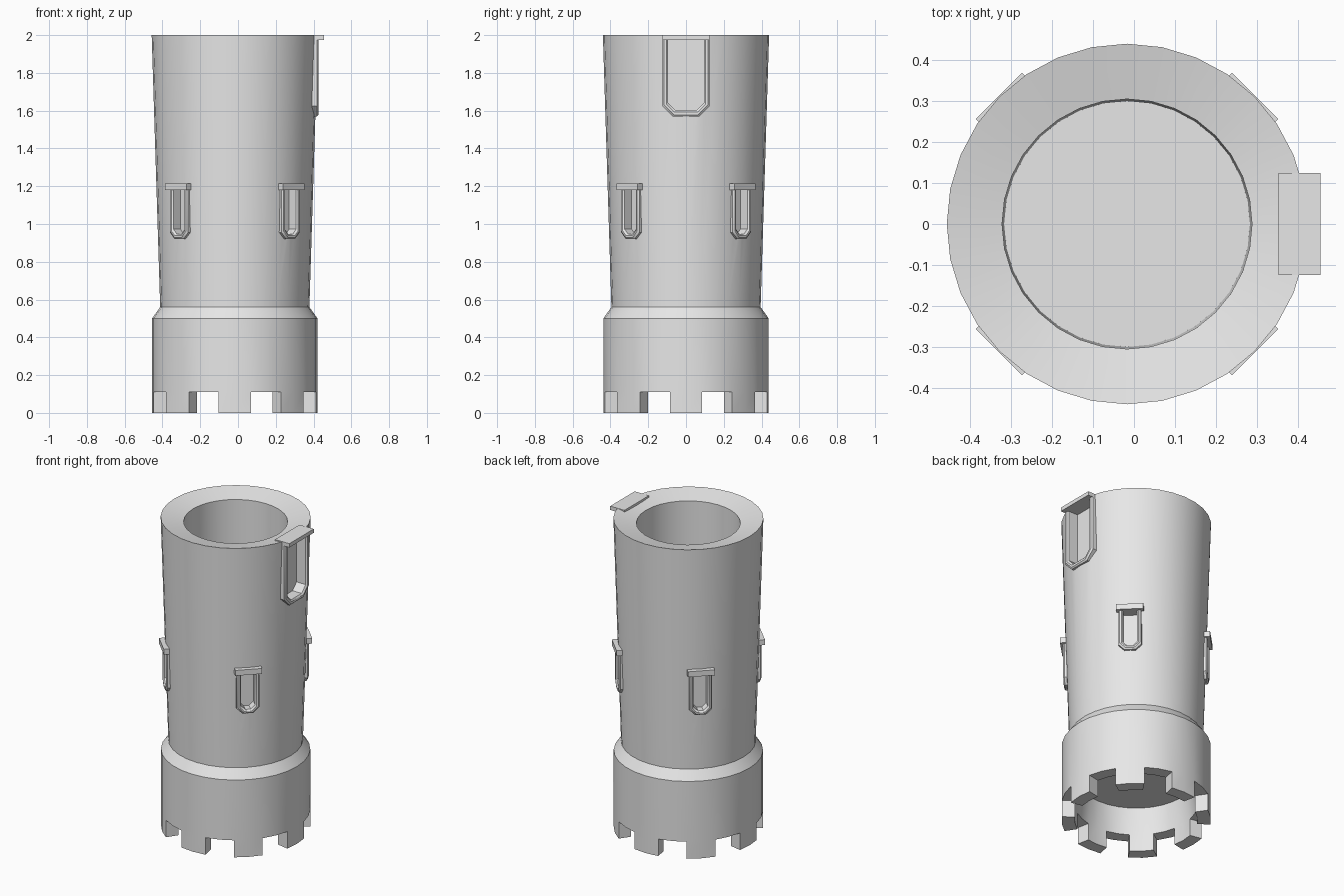
import bpy, bmesh, math
from mathutils import Matrix

if "Cube" in bpy.data.objects:
    bpy.data.objects.remove(bpy.data.objects["Cube"])

stone = bpy.data.materials.new("grey stone")
stone.use_nodes = True
stone.diffuse_color = (0.8, 0.8, 0.8, 1)
stone.node_tree.nodes["Principled BSDF"].inputs["Base Color"].default_value = (0.8, 0.8, 0.8, 1)

AXIS_X = -0.017
SIDES = 32


def finish(bm, name, smooth=True):
    bmesh.ops.recalc_face_normals(bm, faces=bm.faces)
    mesh = bpy.data.meshes.new(name)
    bm.to_mesh(mesh)
    bm.free()
    mesh.materials.append(stone)
    obj = bpy.data.objects.new(name, mesh)
    bpy.context.collection.objects.link(obj)
    if smooth:
        bpy.ops.object.select_all(action='DESELECT')
        obj.select_set(True)
        bpy.context.view_layer.objects.active = obj
        bpy.ops.object.shade_smooth_by_angle(angle=math.radians(35))
    return obj


def place(bm, angle):
    """Turn a part built facing +x to its angle around the tower axis."""
    bm.transform(Matrix.Translation((AXIS_X, 0, 0)) @ Matrix.Rotation(angle, 4, 'Z'))


def shield(half, low, high, cut):
    """Opening outline with a flat top and chamfered lower corners, as (y, z)."""
    return [(-half, high), (-half, low + cut), (-half + cut, low),
            (half - cut, low), (half, low + cut), (half, high)]


def prism(outline, r0, r1):
    bm = bmesh.new()
    back, front = [[bm.verts.new((r, y, z)) for y, z in outline] for r in (r0, r1)]
    bm.faces.new(back)
    bm.faces.new(front)
    for i in range(len(outline)):
        j = (i + 1) % len(outline)
        bm.faces.new((back[i], back[j], front[j], front[i]))
    return bm


# Hollow tower turned from a profile: shaft floor, rim, wall, flare, lower recess
profile = [(0.3, 0.4), (0.305, 1.97), (0.44, 2.0), (0.395, 0.56), (0.438, 0.5),
           (0.438, 0.11), (0.36, 0.11), (0.34, 0.28)]
bm = bmesh.new()
rings = []
for r, z in profile:
    rings.append([bm.verts.new((AXIS_X + r * math.cos(a), r * math.sin(a), z))
                  for a in (math.tau * i / SIDES for i in range(SIDES))])
merlon_faces = []
for k in range(len(rings) - 1):
    for i in range(SIDES):
        j = (i + 1) % SIDES
        face = bm.faces.new((rings[k][i], rings[k][j], rings[k + 1][j], rings[k + 1][i]))
        if profile[k][1] == profile[k + 1][1] and (i + 1) // 2 % 2 == 0:
            merlon_faces.append(face)
bm.faces.new(rings[0])
bm.faces.new(rings[-1])
bmesh.ops.recalc_face_normals(bm, faces=bm.faces)

# Eight battlement blocks pulled down from the lower edge
pulled = bmesh.ops.extrude_face_region(bm, geom=merlon_faces)["geom"]
for v in pulled:
    if isinstance(v, bmesh.types.BMVert):
        v.co.z = 0
bmesh.ops.delete(bm, geom=merlon_faces, context='FACES')
tower = finish(bm, "tower_body", smooth=False)


def opening(name, angle, half, low, high, cut, border, recess, face_r, sill_half, sill_r, sill_h):
    # Recess cut into the wall
    inner = shield(half - border, low + border, high, cut * 0.75)
    bm = prism(inner, recess, 0.6)
    place(bm, angle)
    cutter = finish(bm, name + "_cutter", smooth=False)
    cutter.hide_render = True
    cutter.hide_viewport = True
    mod = tower.modifiers.new(name, 'BOOLEAN')
    mod.object = cutter
    mod.solver = 'EXACT'

    # Raised border around the recess, with a bevelled front
    outer = shield(half, low, high, cut)
    lip = 0.008
    mid_out = shield(half - lip, low + lip, high, cut)
    mid_in = shield(half - border + lip, low + border - lip, high, cut * 0.75)
    bm = bmesh.new()
    layers = [(outer, recess), (outer, face_r - lip), (mid_out, face_r),
              (mid_in, face_r), (inner, face_r - lip), (inner, recess)]
    rows = [[bm.verts.new((r, y, z)) for y, z in line] for line, r in layers]
    for a, b in zip(rows, rows[1:] + rows[:1]):
        for i in range(len(outer) - 1):
            bm.faces.new((a[i], a[i + 1], b[i + 1], b[i]))
    bm.faces.new([row[0] for row in rows])
    bm.faces.new([row[-1] for row in rows])
    place(bm, angle)
    finish(bm, name + "_frame")

    # Ledge across the flat end
    ledge = [(-sill_half, high), (sill_half, high),
             (sill_half, high + sill_h), (-sill_half, high + sill_h)]
    bm = prism(ledge, recess, sill_r)
    place(bm, angle)
    finish(bm, name + "_ledge")


# Four small windows on the diagonals and one large opening at the rim
for i, side in enumerate(("back_left", "back_right", "front_right", "front_left")):
    opening(side + "_window", math.radians(45 + 90 * i), half=0.068, low=0.92, high=1.18,
            cut=0.035, border=0.026, recess=0.365, face_r=0.425,
            sill_half=0.08, sill_r=0.442, sill_h=0.035)
opening("large_opening", 0, half=0.125, low=1.57, high=1.975, cut=0.055, border=0.03,
        recess=0.37, face_r=0.443, sill_half=0.125, sill_r=0.472, sill_h=0.025)

bpy.ops.object.select_all(action='DESELECT')
tower.select_set(True)
bpy.context.view_layer.objects.active = tower
for mod in list(tower.modifiers):
    bpy.ops.object.modifier_apply(modifier=mod.name)
bpy.ops.object.shade_smooth_by_angle(angle=math.radians(35))
